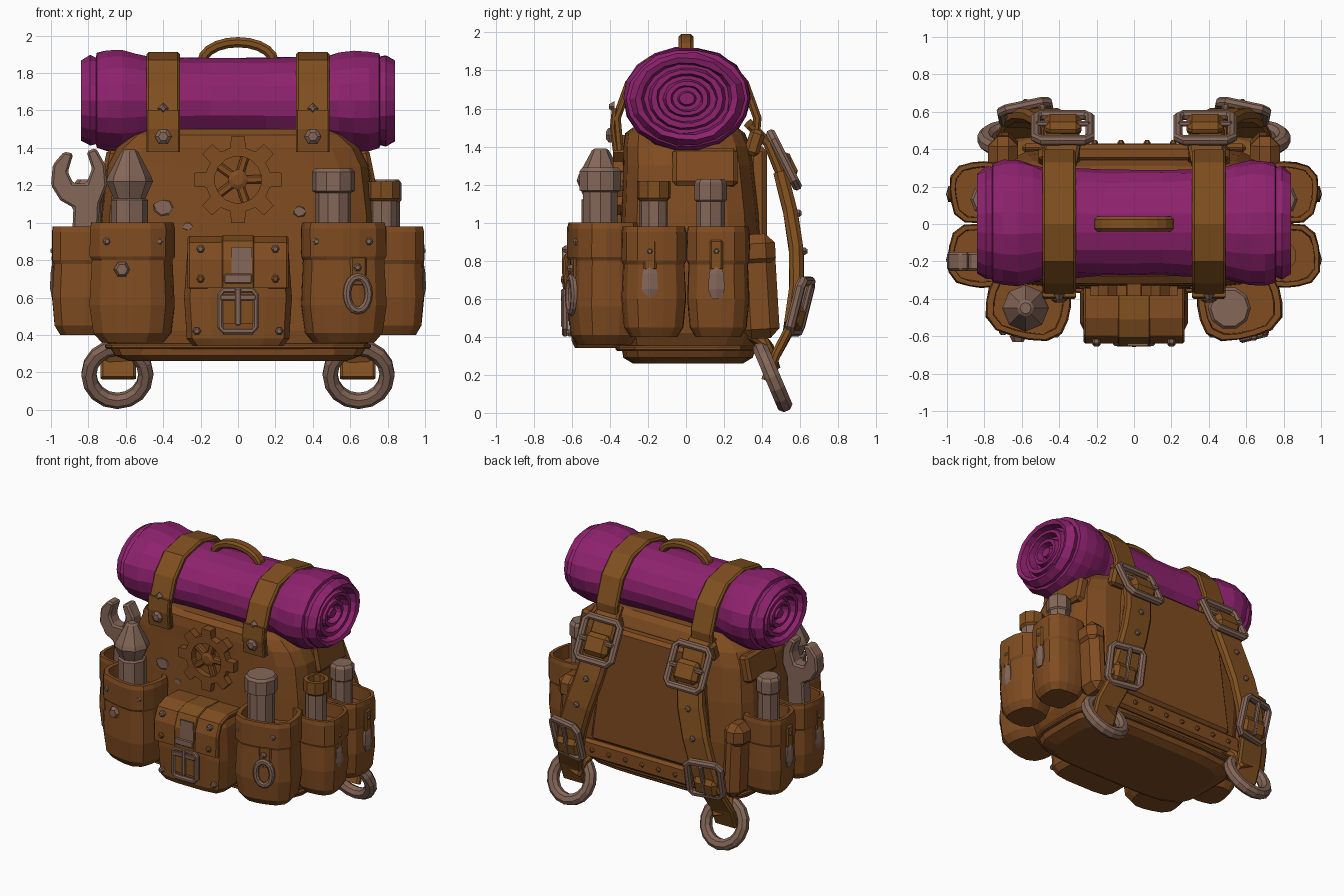
import bpy, bmesh, math, random
from mathutils import Vector, Matrix, Euler

if "Cube" in bpy.data.objects:
    bpy.data.objects.remove(bpy.data.objects["Cube"])

random.seed(4)
V = Vector


def material(name, col):
    m = bpy.data.materials.new(name)
    m.diffuse_color = (*col, 1)
    m.use_nodes = True
    m.node_tree.nodes["Principled BSDF"].inputs["Base Color"].default_value = m.diffuse_color
    return m


LEATHER = material("brown leather", (0.215, 0.072, 0.015))
STRAP = material("strap leather", (0.215, 0.078, 0.014))
METAL = material("worn metal", (0.235, 0.135, 0.098))
CLOTH = material("purple cloth", (0.27, 0.016, 0.155))


def finish(name, bm, mat, bevel=0):
    bmesh.ops.recalc_face_normals(bm, faces=bm.faces)
    me = bpy.data.meshes.new(name)
    bm.to_mesh(me)
    bm.free()
    me.materials.append(mat)
    ob = bpy.data.objects.new(name, me)
    bpy.context.collection.objects.link(ob)
    if bevel:
        b = ob.modifiers.new("bevel", 'BEVEL')
        b.width, b.segments = bevel, 1
    return ob


def skin(name, rows, mat, closed=False, bevel=0):
    """Skin a list of equal-length point loops."""
    bm = bmesh.new()
    vs = [[bm.verts.new(p) for p in r] for r in rows]
    n = len(rows[0])
    for i in range(len(vs) if closed else len(vs) - 1):
        a, b = vs[i], vs[(i + 1) % len(vs)]
        for j in range(n):
            bm.faces.new((a[j], a[(j + 1) % n], b[(j + 1) % n], b[j]))
    if not closed:
        bm.faces.new(vs[0])
        bm.faces.new(vs[-1])
    return finish(name, bm, mat, bevel)


def section(c, hx, hy, z, rot=0, n=20, e=4, jit=0):
    """Rounded-rectangle loop at height z."""
    out = []
    for i in range(n):
        a = 2 * math.pi * (i + .5) / n
        k = (abs(math.cos(a)) ** e + abs(math.sin(a)) ** e) ** (-1 / e) + random.uniform(-jit, jit)
        x, y = hx * k * math.cos(a), hy * k * math.sin(a)
        out.append((c[0] + x * math.cos(rot) - y * math.sin(rot),
                    c[1] + x * math.sin(rot) + y * math.cos(rot), z))
    return out


def sweep(name, pts, w, th, side, mat, closed=False):
    """Chamfered band along pts; w lies along side, th across it."""
    pts = [V(p) for p in pts]
    rows, n = [], len(pts)
    for i, p in enumerate(pts):
        a = pts[(i - 1) % n] if closed or i else p
        b = pts[(i + 1) % n] if closed or i < n - 1 else p
        t = (b - a).normalized()
        s = V(side)
        s = (s - t * s.dot(t)).normalized()
        u = t.cross(s)
        c = min(w, th) * .28
        rows.append([p + s * x + u * y for x, y in (
            (w/2, th/2 - c), (w/2 - c, th/2), (c - w/2, th/2), (-w/2, th/2 - c),
            (-w/2, c - th/2), (c - w/2, -th/2), (w/2 - c, -th/2), (w/2, c - th/2))])
    return skin(name, rows, mat, closed)


def loop(name, c, w, h, normal, th, mat, square=False, n=16):
    """Ring or rectangular buckle frame facing normal."""
    nv = V(normal).normalized()
    r = V((0, 0, 1)).cross(nv).normalized()
    u = nv.cross(r)
    if square:
        k = .8
        uv = [(1, k), (k, 1), (-k, 1), (-1, k), (-1, -k), (-k, -1), (k, -1), (1, -k)]
    else:
        uv = [(math.cos(2*math.pi*i/n), math.sin(2*math.pi*i/n)) for i in range(n)]
    return sweep(name, [V(c) + r*a*w/2 + u*b*h/2 for a, b in uv], th, th, nv, mat, True)


def lathe(name, prof, origin, axis, mat, seg=10, sc=(1, 1), jit=0):
    """Turn (radius, height) pairs round an axis."""
    q = V(axis).to_track_quat('Z', 'Y')
    rows = []
    for r, h in prof:
        row = []
        for i in range(seg):
            a = 2 * math.pi * i / seg
            k = r * (1 + random.uniform(-jit, jit))
            row.append(V(origin) + q @ V((k*math.cos(a)*sc[0], k*math.sin(a)*sc[1], h)))
        rows.append(row)
    return skin(name, rows, mat)


def box(name, c, size, mat, rot=(0, 0, 0), bevel=0.02):
    bm = bmesh.new()
    m = Matrix.Translation(c) @ Euler(rot).to_matrix().to_4x4() @ Matrix.Diagonal((*size, 1))
    bmesh.ops.create_cube(bm, size=1, matrix=m)
    return finish(name, bm, mat, bevel)


def rivet(c, axis, mat=METAL, r=.022):
    lathe("rivet", [(r, -.015), (r, .006), (r * .55, .018)], c, axis, mat, 6)


# main bag: lofted rounded box, with a base rim
skin("bag_body", [section((0, (a + b) / 2), hx, (b - a) / 2, z, n=32, e=5) for z, hx, a, b in (
    (.26, .58, -.28, .30), (.29, .66, -.33, .35), (.42, .73, -.35, .40), (.75, .75, -.35, .41),
    (1.05, .73, -.34, .39), (1.3, .70, -.33, .36), (1.40, .65, -.33, .34), (1.47, .57, -.32, .31),
    (1.5, .5, -.28, .27))], LEATHER)
sweep("base_seam", section((0, .01), .69, .36, .34, n=24, e=5), .03, .04, (0, 0, 1), LEATHER, True)

# back pad, lumbar belt and its rivets
skin("back_pad", [[(x, y, z) for x, z in ((-.52, .5), (.52, .5), (.40, 1.40), (-.40, 1.40))]
                  for y in (.33, .425)], LEATHER, bevel=.025)
box("lumbar_belt", (0, .405, .43), (1.2, .05, .14), LEATHER)
for i in range(8):
    rivet((-.49 + .14 * i, .43, .43), (0, 1, 0), LEATHER, .018)

# bedroll: deeper (y) than tall (z), swollen and coiled at the ends
half = [(.87, .15), (.88, .32), (.88, .46), (.97, .54), (1.02, .62), (1.02, .70), (.97, .755), (.9, .76),
        (.92, .79), (.82, .84), (.72, .83), (.69, .77), (.62, .77), (.58, .82), (.49, .82), (.46, .76),
        (.38, .76), (.34, .81), (.26, .81), (.23, .76), (.15, .76), (.12, .80), (.04, .80)]
prof = [(r, -x) for r, x in reversed(half)] + half
lathe("bedroll", prof, (0, .005, 1.652), (1, 0, 0), CLOTH, 18, (.328, .265), .025)

# carry handle
sweep("carry_handle", [(.19 * math.cos(a), 0, 1.86 + .105 * math.sin(a)) for a in
                       [math.pi * i / 10 for i in range(11)]], .08, .055, (0, 1, 0), STRAP)

# gear emblem on the front
ring = []
for i in range(8):
    for d, r in ((-.30, .175), (-.2, .235), (.2, .235), (.30, .175)):
        ring.append((2 * math.pi * (i + d) / 8, r))
rows = [[(q * math.sin(a), y, 1.23 + q * math.cos(a)) for a, r in ring for q in [r if o else .125]]
        for o, y in ((1, -.32), (1, -.385), (0, -.385), (0, -.32))]
skin("gear_rim", rows, LEATHER, True)
for i in range(5):
    a = 2 * math.pi * i / 5 + .3
    box("gear_spoke", (.075 * math.sin(a), -.345, 1.23 + .075 * math.cos(a)), (.045, .05, .13),
        LEATHER, (0, a, 0), .01)
lathe("gear_hub", [(.055, 0), (.055, .05), (.03, .06)], (0, -.32, 1.23), (0, -1, 0), LEATHER, 8)

# worn spots on the front
for x, z, r in ((-.4, 1.08, .055), (.33, 1.06, .035), (-.27, .98, .028)):
    lathe("worn_spot", [(r, 0), (r * .9, .006)], (x, -.338, z), (0, -1, 0), METAL, 7, (1, .8), .15)

# front pouch with flap, strap and buckle
skin("front_pouch", [section((0, -.45), .28 * k, .155 * k, z, n=20, e=6) for z, k in (
    (.34, .86), (.38, .98), (.6, 1.03), (.84, .97), (.88, .9))], LEATHER)
sweep("front_flap", [(0, -.33, .90), (0, -.50, .91), (0, -.585, .88), (0, -.615, .80), (0, -.62, .65)],
      .54, .04, (1, 0, 0), LEATHER)
sweep("front_strap", [(0, -.34, .915), (0, -.51, .925), (0, -.60, .895), (0, -.64, .80), (0, -.635, .46)],
      .17, .02, (1, 0, 0), STRAP)
box("worn_strap_patch", (.02, -.646, .80), (.11, .012, .14), METAL, bevel=0)
loop("front_buckle", (0, -.635, .53), .19, .22, (0, -1, 0), .035, METAL, True)
box("buckle_loop", (0, -.645, .70), (.15, .02, .05), METAL, bevel=.006)
box("buckle_bar", (0, -.645, .60), (.19, .02, .03), METAL, bevel=.005)
box("buckle_pin", (0, -.65, .55), (.03, .015, .2), METAL, bevel=.005)
for s in (-1, 1):
    rivet((s * .2, -.63, .86), (0, -1, 0))
    rivet((s * .22, -.61, .42), (0, -1, 0))
    rivet((s * .2, -.638, .70), (0, -1, 0), LEATHER)


def pouch(name, c, hx, hy, z0, z1, rot):
    """Open pouch with a wide cuff."""
    rows = [(z0, .74), (z0 + .05, .93), (z0 + .2, 1.02), (z1 - .2, .97), (z1 - .18, 1.02),
            (z1 - .03, 1.02), (z1, .98), (z1, .84), (z1 - .1, .82)]
    skin(name, [section(c, hx*k, hy*k, z, rot, 16, 3.2, .012) for z, k in rows], LEATHER)


for s in (-1, 1):
    # pouches round the corners and sides
    pouch("corner_pouch", (s * .565, -.43), .22, .18, .36, 1.0, s * .22)
    pouch("middle_pouch", (s * .83, -.17), .16, .165, .4, .98, s * .12)
    pouch("rear_pouch", (s * .82, .17), .16, .16, .4, .98, -s * .1)
    box("back_wing", (s * .69, .38, .64), (.14, .20, .50), LEATHER, (.06, 0, 0), .05)
    box("wing_flap", (s * .70, .37, .85), (.16, .20, .18), LEATHER, (.06, 0, 0), .05)
    box("side_flap", (s * .68, .1, 1.29), (.08, .34, .2), LEATHER, (0, -s * .2, 0))
    # clasps on the side pouches
    for y in (-.19, .16):
        box("clasp_tab", (s * .98, y, .83), (.03, .07, .16), STRAP, bevel=.01)
        lathe("clasp_drop", [(.03, 0), (.05, .05), (.045, .13), (.02, .2)], (s * .98, y, .6),
              (0, 0, 1), METAL, 6, (.5, 1))
        rivet((s * .985, y, .85), (s, 0, 0), METAL, .018)
    for x in (.42, .70):
        rivet((s * x, -.59 if x < .5 else -.575, .9), (0, -1, 0))

    # bedroll straps with tips and studs
    x = s * .4
    sweep("bedroll_strap", [(x, y, z) for y, z in (
        (-.35, 1.38), (-.365, 1.55), (-.30, 1.73), (-.19, 1.85), (0, 1.89), (.19, 1.85),
        (.31, 1.73), (.375, 1.55), (.36, 1.38))], .18, .045, (1, 0, 0), STRAP)
    sweep("strap_tip", [(x, -.37, 1.38), (x, -.385, 1.50), (x, -.375, 1.6)], .18, .03, (1, 0, 0), STRAP)
    lathe("strap_stud", [(.045, 0), (.045, .02), (.025, .035)], (x, -.385, 1.46), (0, -1, 0), METAL, 6)
    lathe("strap_stud_small", [(.03, 0), (.012, .03)], (x, -.375, 1.61), (0, -1, 0), METAL, 4)
    box("top_anchor", (x, .36, 1.42), (.22, .08, .14), STRAP, (-.3, 0, 0))

    # shoulder strap with padding, buckles and hanging ring
    path = [(.40, .33, 1.52), (.38, .43, 1.42), (.39, .5, 1.25), (.43, .55, 1.05), (.49, .58, .85),
            (.55, .58, .65), (.60, .55, .45), (.64, .47, .3), (.64, .42, .17)]
    path = [(s * a, b, c) for a, b, c in path]
    sweep("shoulder_strap", path, .19, .05, (1, 0, 0), STRAP)
    sweep("shoulder_pad", path[2:7], .215, .075, (1, 0, 0), STRAP)
    sweep("lower_anchor", [(s * .55, .33, .42), (s * .6, .42, .36), (s * .64, .46, .25)],
          .17, .06, (1, 0, 0), STRAP)
    loop("upper_buckle", (s * .38, .515, 1.33), .29, .30, (0, .9, .45), .05, METAL, True)
    box("upper_buckle_bar", (s * .38, .535, 1.33), (.29, .03, .035), METAL, bevel=.008)
    box("upper_keeper", (s * .38, .53, 1.30), (.2, .08, .16), STRAP, (.45, 0, 0), .03)
    loop("lower_buckle", (s * .58, .60, .56), .25, .27, (s * .2, .95, -.25), .05, METAL, True)
    box("lower_buckle_pin", (s * .58, .625, .56), (.03, .03, .25), METAL, (-.25, 0, 0), .008)
    box("lower_keeper", (s * .58, .58, .50), (.2, .08, .14), STRAP, (-.25, 0, 0), .03)
    for p in path[3:5]:
        rivet(V(p) + V((0, .04, 0)), (0, 1, 0))
    loop("hanging_ring", (s * .645, .455, .19), .305, .31, (0, .92, .39), .08, METAL)

# corner pouch fittings
box("ring_tab", (.64, -.58, .74), (.09, .04, .16), STRAP, (0, 0, .25), .01)
loop("pouch_ring", (.64, -.60, .62), .12, .18, (.25, -1, 0), .04, METAL)
rivet((.64, -.605, .76), (0, -1, 0))
lathe("pouch_stud", [(.045, 0), (.03, .03)], (-.62, -.60, .75), (0, -1, 0), METAL, 6)

# tools standing in the pouches
lathe("pointed_tool", [(.1, .8), (.1, 1.12), (.085, 1.13), (.125, 1.22), (.115, 1.25), (.045, 1.38),
                       (.03, 1.39)], (-.58, -.45, 0), (0, 0, 1), METAL, 8)
lathe("capped_tube", [(.095, .8), (.095, 1.16), (.115, 1.17), (.115, 1.27), (.10, 1.29)],
      (.51, -.45, 0), (0, 0, 1), METAL, 10)
lathe("hollow_tube_stem", [(.075, .8), (.075, 1.12)], (.78, -.17, 0), (0, 0, 1), METAL, 9)
lathe("hollow_tube_cup", [(.07, 1.11), (.09, 1.13), (.09, 1.22), (.06, 1.22), (.06, 1.12)],
      (.78, -.17, 0), (0, 0, 1), STRAP, 9)
for s in (-1, 1):
    lathe("rear_tube", [(.075, .8), (.075, 1.11), (.085, 1.12), (.085, 1.21), (.07, 1.23)],
          (s * .79, .13, 0), (0, 0, 1), METAL, 8)
jaw = [(-.89, .85), (-.75, .85), (-.74, 1.1), (-.70, 1.2), (-.71, 1.31), (-.76, 1.40),
       (-.81, 1.38), (-.78, 1.29), (-.81, 1.21), (-.88, 1.21), (-.91, 1.27), (-.88, 1.37),
       (-.93, 1.38), (-.99, 1.31), (-1.0, 1.2), (-.95, 1.12), (-.88, 1.08)]
skin("wrench", [[(x, y, z) for x, z in jaw] for y in (-.25, -.15)], METAL, bevel=.012)
